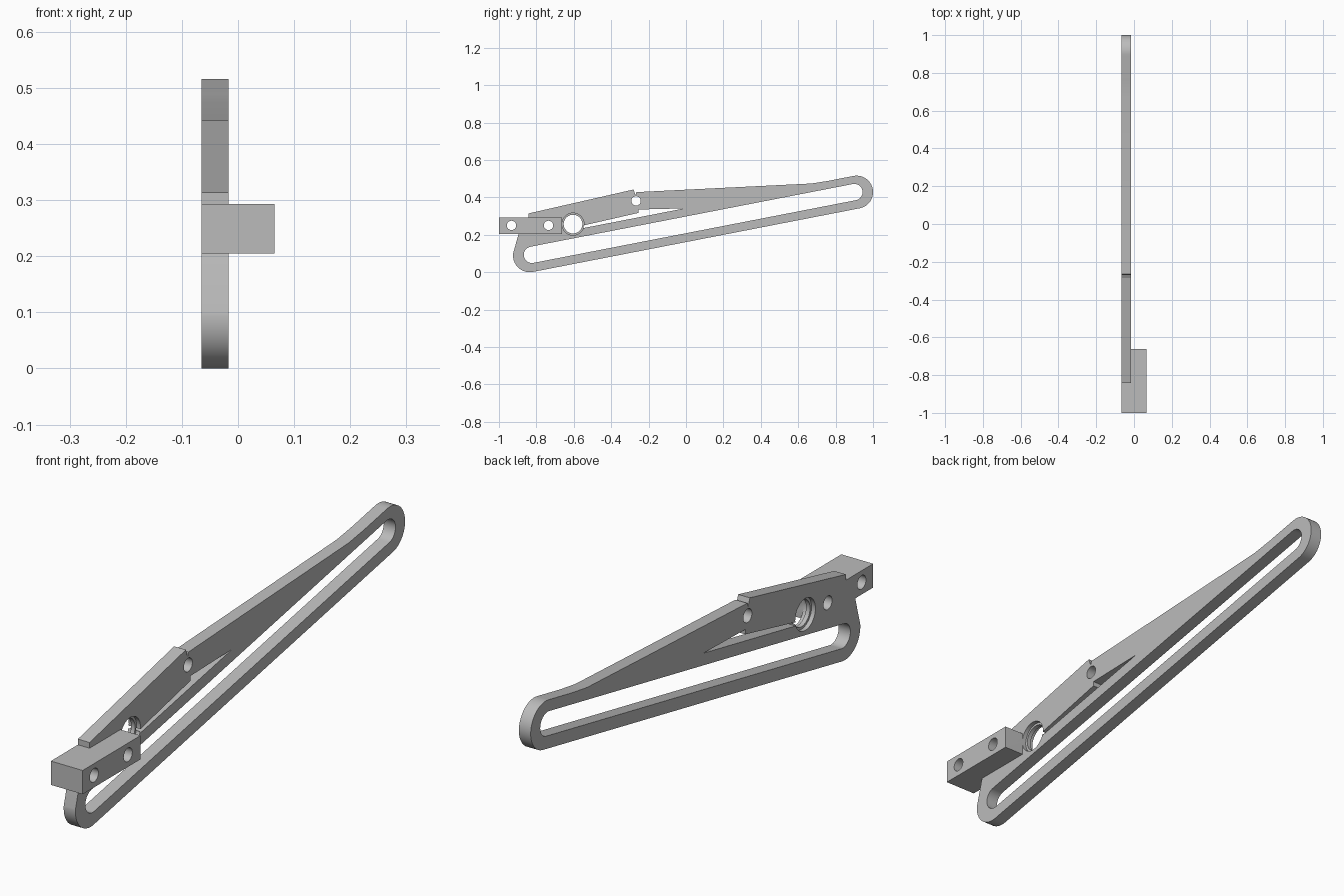
import bpy
import bmesh
from math import cos, sin, radians

cube = bpy.data.objects.get("Cube")
if cube:
    bpy.data.objects.remove(cube)

grey = bpy.data.materials.new("plain grey")
grey.use_nodes = True
colour = (0.5, 0.5, 0.5, 1)
grey.diffuse_color = colour
grey.node_tree.nodes["Principled BSDF"].inputs["Base Color"].default_value = colour

BACK, FACE, BLOCK = -0.065, -0.017, 0.065   # x levels of the plate and block
MID = (BACK + FACE) / 2


def arc(cy, cz, r, start, end, n=24):
    angles = [radians(start + (end - start) * i / n) for i in range(n + 1)]
    return [(cy + r * cos(a), cz + r * sin(a)) for a in angles]


def circle(cy, cz, r):
    return arc(cy, cz, r, 0, 360, 48)[:-1]


def prism(name, profile, x0, x1):
    """Extrude a (y, z) profile along x."""
    bm = bmesh.new()
    face = bm.faces.new([bm.verts.new((x0, y, z)) for y, z in profile])
    out = bmesh.ops.extrude_face_region(bm, geom=[face])
    moved = [v for v in out["geom"] if isinstance(v, bmesh.types.BMVert)]
    bmesh.ops.translate(bm, verts=moved, vec=(x1 - x0, 0, 0))
    bmesh.ops.recalc_face_normals(bm, faces=bm.faces)
    mesh = bpy.data.meshes.new(name)
    bm.to_mesh(mesh)
    bm.free()
    mesh.materials.append(grey)
    obj = bpy.data.objects.new(name, mesh)
    bpy.context.collection.objects.link(obj)
    return obj


def combine(target, tool, operation):
    """Apply a boolean and discard its tool."""
    tool.hide_render = True
    mod = target.modifiers.new("boolean", "BOOLEAN")
    mod.operation, mod.solver, mod.object = operation, "EXACT", tool
    bpy.context.view_layer.update()
    evaluated = target.evaluated_get(bpy.context.evaluated_depsgraph_get())
    mesh = bpy.data.meshes.new_from_object(evaluated)
    target.modifiers.clear()
    target.data = mesh
    bpy.data.objects.remove(tool)


def cut(profile, x0=-0.1, x1=0.1):
    combine(arm, prism("cutter", profile, x0, x1), "DIFFERENCE")


# Slotted arm plate: rounded ends joined by the raised, notched upper edge
outline = (arc(-0.835, 0.09, 0.09, 174, 281) + arc(0.912, 0.428, 0.088, -79, 101)
           + [(0.76, 0.488), (0.671, 0.474), (-0.265, 0.428), (-0.27, 0.412),
              (-0.28, 0.442), (-0.842, 0.314), (-0.842, 0.25), (-0.885, 0.25),
              (-0.896, 0.202)])
arm = prism("slotted_arm", outline, BACK, FACE)

# Long slot and the narrow tapering gap above it
cut(arc(-0.823, 0.093, 0.044, 101, 281) + arc(0.9, 0.428, 0.044, -79, 101))
cut([(-0.547, 0.236), (-0.008, 0.341), (-0.254, 0.335), (-0.254, 0.317), (-0.547, 0.25)])

# Mounting block at the front end
block = prism("mounting_block", [(-1, 0.205), (-0.662, 0.205), (-0.662, 0.293), (-1, 0.293)],
              BACK, BLOCK)
combine(arm, block, "UNION")

# Bolt holes and the pivot hole
for y, z in [(-0.933, 0.25), (-0.735, 0.25), (-0.267, 0.381)]:
    cut(circle(y, z, 0.025))
cut(circle(-0.604, 0.257, 0.05))

# Recess around the pivot on both sides, leaving a thin central lip
cut(circle(-0.604, 0.257, 0.059), MID + 0.008, FACE + 0.001)
cut(circle(-0.604, 0.257, 0.059), BACK - 0.01, MID - 0.008)

bpy.ops.object.select_all(action="DESELECT")
arm.select_set(True)
bpy.context.view_layer.objects.active = arm
bpy.ops.object.shade_smooth_by_angle(angle=radians(30))
